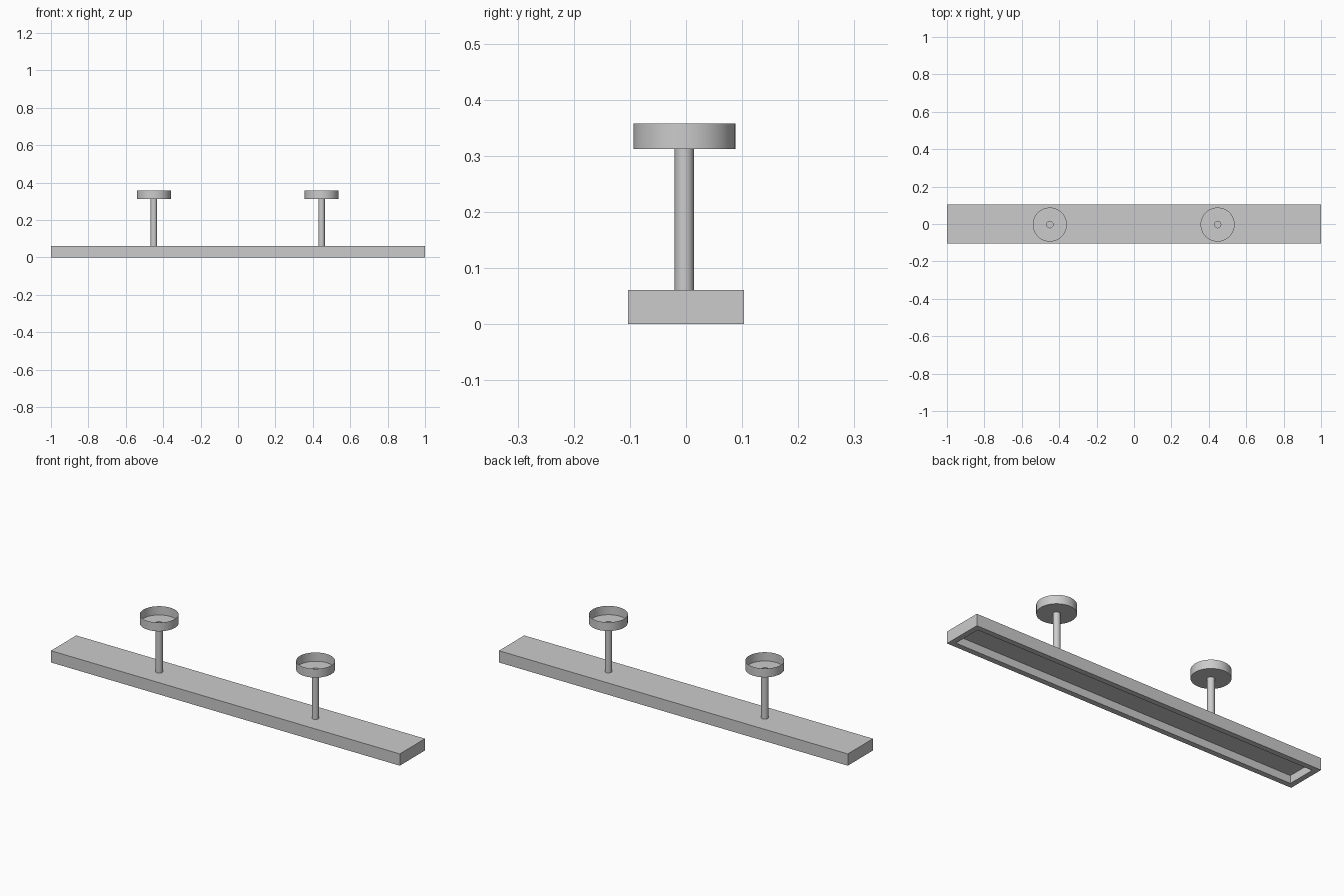
import bpy, bmesh, math
from mathutils import Matrix, Vector

if "Cube" in bpy.data.objects:
    bpy.data.objects.remove(bpy.data.objects["Cube"])


def make_object(name, bm):
    mesh = bpy.data.meshes.new(name)
    bm.to_mesh(mesh)
    bm.free()
    obj = bpy.data.objects.new(name, mesh)
    bpy.context.collection.objects.link(obj)
    return obj


def lathe(name, profile, location, steps=48):
    """Spin an open (radius, z) profile into a thin sheet with smooth sides."""
    bm = bmesh.new()
    verts = [bm.verts.new((r, 0, z)) for r, z in profile]
    edges = [bm.edges.new(pair) for pair in zip(verts, verts[1:])]
    bmesh.ops.spin(bm, geom=verts + edges, cent=(0, 0, 0), axis=(0, 0, 1),
                   angle=math.tau, steps=steps, use_duplicate=False)
    bmesh.ops.remove_doubles(bm, verts=bm.verts, dist=1e-5)
    obj = make_object(name, bm)
    obj.location = location
    bpy.ops.object.select_all(action='DESELECT')
    obj.select_set(True)
    bpy.context.view_layer.objects.active = obj
    bpy.ops.object.shade_smooth_by_angle(angle=math.radians(35))
    return obj


LENGTH, WIDTH, HEIGHT = 2.0, 0.207, 0.061
RIM, RECESS = 0.04, 0.04
ROD_R, CUP_R, CUP_Z, TOP_Z = 0.0172, 0.091, 0.3125, 0.358

# Long housing with a rectangular recess in its underside
bm = bmesh.new()
bmesh.ops.create_cube(bm, size=1, matrix=Matrix.Translation((0, 0, HEIGHT / 2))
                      @ Matrix.Diagonal((LENGTH, WIDTH, HEIGHT, 1)))
bm.normal_update()
bottom = min(bm.faces, key=lambda f: f.calc_center_median().z)
bmesh.ops.inset_region(bm, faces=[bottom], thickness=RIM)
inner = bmesh.ops.extrude_face_region(bm, geom=[bottom])['geom']
bmesh.ops.translate(bm, vec=Vector((0, 0, RECESS)),
                    verts=[g for g in inner if isinstance(g, bmesh.types.BMVert)])
if bottom.is_valid:
    bmesh.ops.delete(bm, geom=[bottom], context='FACES_ONLY')
bmesh.ops.recalc_face_normals(bm, faces=bm.faces)
make_object("light_housing", bm)

# Two hollow hanging rods, each with an open ceiling cup
for side, x in (("left", -0.45), ("right", 0.447)):
    spot = (x, -0.003, 0)
    lathe(side + "_rod", [(ROD_R, HEIGHT), (ROD_R, CUP_Z)], spot)
    lathe(side + "_ceiling_cup",
          [(ROD_R, CUP_Z), (CUP_R, CUP_Z), (CUP_R, TOP_Z)], spot)
